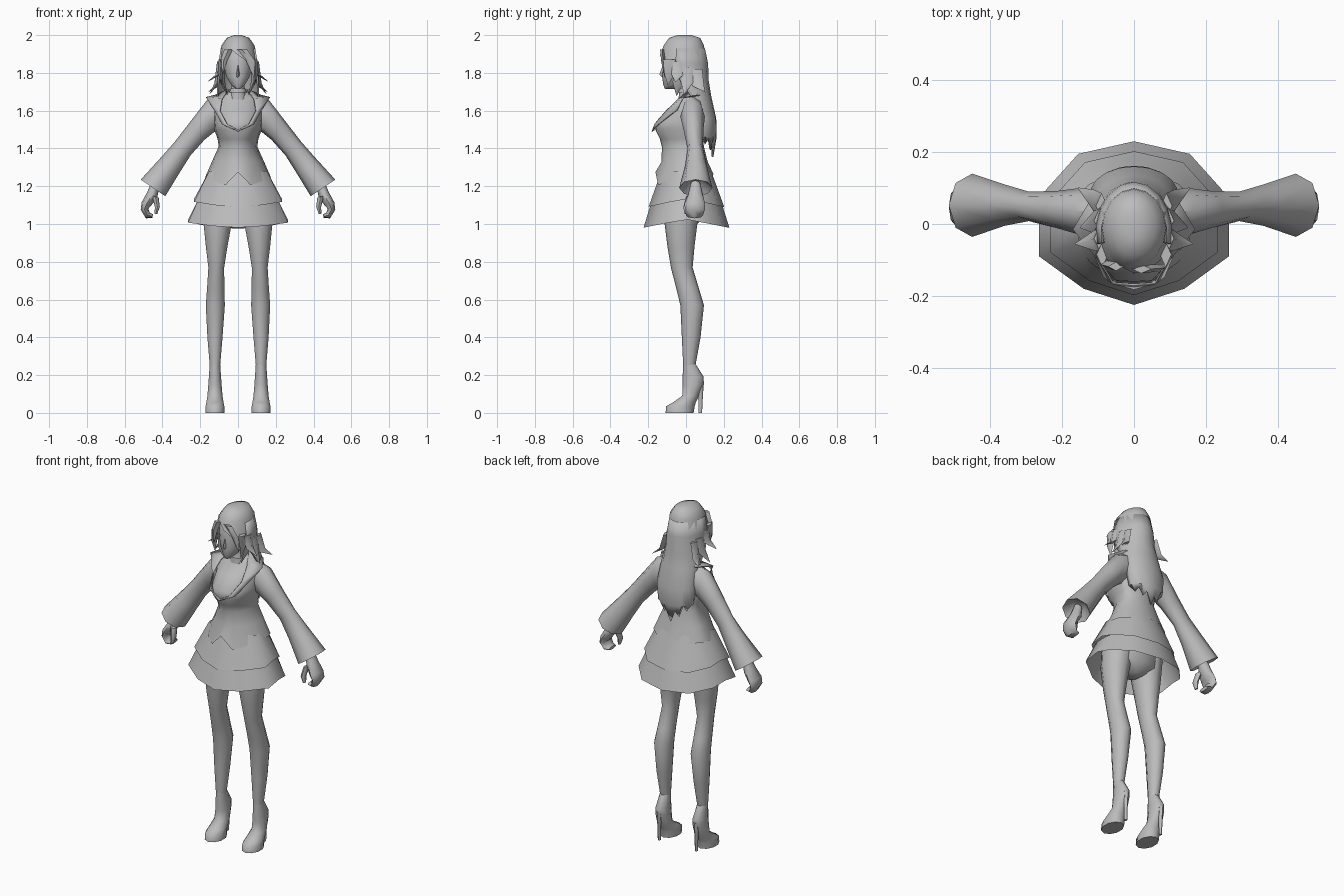
import bpy, bmesh, math
from mathutils import Vector

grey = bpy.data.materials.new("plain grey")
grey.diffuse_color = (0.5, 0.5, 0.5, 1)


def loft(name, rings, caps=(True, True), closed=True, mirror=False, thick=0.0):
    """Skin a list of equal-length rings into one smooth object."""
    bm = bmesh.new()
    rows = [[bm.verts.new(p) for p in r] for r in rings]
    n = len(rows[0])
    for a, b in zip(rows, rows[1:]):
        for i in range(n if closed else n - 1):
            j = (i + 1) % n
            bm.faces.new((a[i], a[j], b[j], b[i]))
    if closed and caps[0]:
        bm.faces.new(rows[0])
    if closed and caps[1]:
        bm.faces.new(rows[-1][::-1])
    bmesh.ops.recalc_face_normals(bm, faces=bm.faces)
    mesh = bpy.data.meshes.new(name)
    bm.to_mesh(mesh)
    bm.free()
    mesh.materials.append(grey)
    ob = bpy.data.objects.new(name, mesh)
    bpy.context.collection.objects.link(ob)
    bpy.ops.object.select_all(action='DESELECT')
    ob.select_set(True)
    bpy.context.view_layer.objects.active = ob
    bpy.ops.object.shade_smooth_by_angle(angle=math.radians(55))
    if mirror:
        ob.modifiers.new("mirror", 'MIRROR').use_clip = False
    if thick:
        ob.modifiers.new("thickness", 'SOLIDIFY').thickness = thick
    return ob


def level(z, w, yf, yb, cx=0.0, cy=None, n=12):
    """Level oval ring; point 0 faces the front."""
    cy = (yf + yb) / 2 if cy is None else cy
    out = []
    for i in range(n):
        t = 2 * math.pi * i / n
        c = math.cos(t)
        out.append(Vector((cx + w * math.sin(t), cy - c * (cy - yf if c > 0 else yb - cy), z)))
    return out


def limb(ux, uz, lx, lz, yf, yb, n=8):
    """Tilted oval ring between an upper and a lower edge point."""
    c = Vector(((ux + lx) / 2, (yf + yb) / 2, (uz + lz) / 2))
    h = Vector(((ux - lx) / 2, 0, (uz - lz) / 2))
    d = Vector((0, (yb - yf) / 2, 0))
    return [c + h * math.cos(2 * math.pi * i / n) + d * math.sin(2 * math.pi * i / n) for i in range(n)]


def lock(name, pts, wx, wy, mirror=True):
    """Pointed strand of hair."""
    rings = []
    for p, s in zip(pts, (1, 0.85, 0.04)):
        rings.append([Vector(p) + Vector((x * wx * s, y * wy * s, 0))
                      for x, y in ((1, 0), (0, 1), (-1, 0), (0, -1))])
    loft(name, rings, mirror=mirror)


# Jacket body with notched hem
rows = [(1.245, .175, -.162, .145), (1.33, .138, -.129, .115), (1.41, .102, -.128, .095),
        (1.45, .108, -.138, .09), (1.50, .126, -.175, .09), (1.54, .13, -.172, .092),
        (1.61, .134, -.098, .1), (1.665, .12, -.03, .09), (1.70, .05, -.02, .055)]
rings = [level(*r, cy=.03, n=16) for r in rows]
for i, z in ((0, 1.275), (1, 1.205), (15, 1.205), (2, 1.225), (14, 1.225), (8, 1.265), (7, 1.215), (9, 1.215)):
    rings[0][i].z = z
for k in (4, 5):
    rings[k][0].y += .012
loft("jacket", rings, caps=(False, True))

# Lapels and collar
inner = [(0, -.172, 1.497), (.06, -.167, 1.53), (.097, -.105, 1.6), (.085, -.04, 1.665),
         (.05, .03, 1.715), (0, .06, 1.72)]
outer = [(0, -.182, 1.49), (.085, -.148, 1.527), (.127, -.05, 1.605), (.17, -.015, 1.672),
         (.12, .07, 1.685), (0, .105, 1.685)]
loft("lapel", [inner, outer], closed=False, mirror=True, thick=.006)

# Two skirt layers on a shared faceted outline
half = [(0, -.225), (.14, -.18), (.264, -.09), (.264, .01), (.245, .095), (.155, .195), (0, .23)]
outline = half + [(-x, y) for x, y in half[-2:0:-1]]
for name, zt, st, zb, sb in (("upper_skirt", 1.28, .58, 1.09, .88), ("lower_skirt", 1.14, .78, .98, 1.0)):
    top = [Vector((x * st, y * st, zt)) for x, y in outline]
    hem = [Vector((x * sb, y * sb, zb + .045 * (1 - abs(y) / .23))) for x, y in outline]
    loft(name, [top, hem], caps=(False, False))

# Hips
loft("hips", [level(.975, .03, -.05, .04), level(1.03, .15, -.11, .085),
              level(1.12, .17, -.12, .1), level(1.25, .14, -.1, .1)])

# Legs running into the shoes: z, half width, front, back, centre x
legs = [(1.1, .085, -.115, .08, .1), (1.0, .078, -.113, .06, .108), (.88, .06, -.098, .045, .113),
        (.77, .044, -.08, .035, .115), (.66, .048, -.052, .068, .118), (.57, .053, -.03, .095, .12),
        (.4, .042, -.022, .077, .122), (.25, .029, -.015, .05, .122)]
loft("leg", [level(*r, n=10) for r in legs], mirror=True)
shoes = [(.26, .029, -.015, .05, .122), (.19, .034, -.018, .094, .122), (.15, .037, -.018, .092, .122),
         (.09, .042, -.02, .068, .122), (.055, .048, -.07, .052, .122), (.035, .052, -.105, .046, .122),
         (0, .053, -.108, .04, .122)]
loft("shoe", [level(*r, n=10) for r in shoes], mirror=True)
loft("shoe_heel", [level(.17, .02, .055, .096, .122, n=6), level(.1, .01, .064, .09, .122, n=6),
                   level(0, .008, .067, .085, .122, n=6)], mirror=True)

# Sleeves flaring to a wide cuff, closed a little way inside
loft("sleeve", [limb(.10, 1.68, .09, 1.51, -.02, .09), limb(.165, 1.655, .135, 1.48, -.03, .1),
                limb(.25, 1.545, .178, 1.445, -.012, .092), limb(.335, 1.435, .25, 1.365, .008, .09),
                limb(.41, 1.35, .31, 1.27, -.005, .11), limb(.515, 1.235, .385, 1.147, -.036, .14),
                limb(.46, 1.25, .40, 1.21, .01, .09)], mirror=True)

# Hands with curled fingers and thumb
loft("hand", [limb(.455, 1.23, .415, 1.2, .025, .075), limb(.48, 1.17, .428, 1.14, .01, .09),
              limb(.51, 1.115, .458, 1.1, -.008, .1), limb(.515, 1.075, .475, 1.08, -.005, .1),
              limb(.488, 1.03, .468, 1.06, 0, .09), limb(.453, 1.032, .45, 1.052, .01, .08)], mirror=True)
loft("thumb", [limb(.455, 1.15, .42, 1.14, 0, .045), limb(.44, 1.09, .414, 1.09, -.014, .025),
               limb(.442, 1.055, .428, 1.052, -.008, .015)], mirror=True)

# Neck, choker, head and nose
loft("neck", [level(1.66, .05, -.04, .05), level(1.71, .034, -.035, .035), level(1.79, .034, -.04, .035)])
loft("choker", [level(1.695, .046, -.045, .045), level(1.718, .04, -.042, .04)], caps=(False, False))
loft("head", [level(*r, n=14) for r in (
    (1.715, .012, -.112, -.06), (1.735, .036, -.12, -.03), (1.78, .064, -.126, .03),
    (1.85, .08, -.122, .06), (1.92, .078, -.112, .065), (1.96, .05, -.07, .05))])
loft("nose", [level(1.775, .012, -.125, -.11, n=4), level(1.79, .008, -.141, -.11, n=4),
              level(1.84, .004, -.124, -.11, n=4)])

# Crown of hair with an off-centre parting
crown = [level(*r, n=16) for r in ((2.0, .02, -.045, .03), (1.985, .06, -.09, .075),
                                   (1.945, .088, -.118, .095), (1.82, .105, -.137, .116))]
for i, z in ((0, 1.895), (1, 1.865), (2, 1.84), (15, 1.925), (14, 1.87)):
    crown[3][i].z = z
crown[3][15].y += .012
loft("hair_crown", crown, caps=(True, False))

# Long hair down the back, ending in ragged points: z, half width, middle y, back y
back = []
for z, w, cy, yb in ((1.93, .093, -.03, .1), (1.85, .106, -.03, .117), (1.76, .11, -.01, .12),
                     (1.67, .115, .045, .135), (1.56, .122, .085, .16), (1.46, .108, .095, .162),
                     (1.41, .075, .09, .145)):
    arc = [math.radians(80 + 20 * i) for i in range(11)]
    back.append([Vector((w * math.sin(t), cy - (yb - cy) * math.cos(t), z)) for t in arc])
for i, dz in enumerate((.06, .02, .04, -.01, .02, -.055, .01, -.02, .04, .01, .06)):
    back[-1][i].z += dz
loft("back_hair", back, closed=False, thick=.01)

# Fringe and side strands, some flicking outwards
lock("right_fringe", [(.02, -.125, 1.925), (.066, -.122, 1.865), (.085, -.112, 1.775)], .028, .012, False)
lock("left_fringe", [(-.05, -.118, 1.925), (-.076, -.112, 1.865), (-.08, -.112, 1.79)], .022, .012, False)
strands = [[(.088, -.085, 1.87), (.094, -.085, 1.8), (.084, -.095, 1.735)],
           [(.095, -.04, 1.86), (.106, -.045, 1.79), (.163, -.055, 1.752)],
           [(.095, .01, 1.83), (.112, .005, 1.745), (.15, -.01, 1.688)],
           [(.09, .05, 1.82), (.112, .065, 1.73), (.155, .1, 1.7)],
           [(.085, -.03, 1.82), (.082, -.04, 1.75), (.055, -.05, 1.68)]]
for k, pts in enumerate(strands):
    lock("side_strand_%d" % (k + 1), pts, .016, .036)
